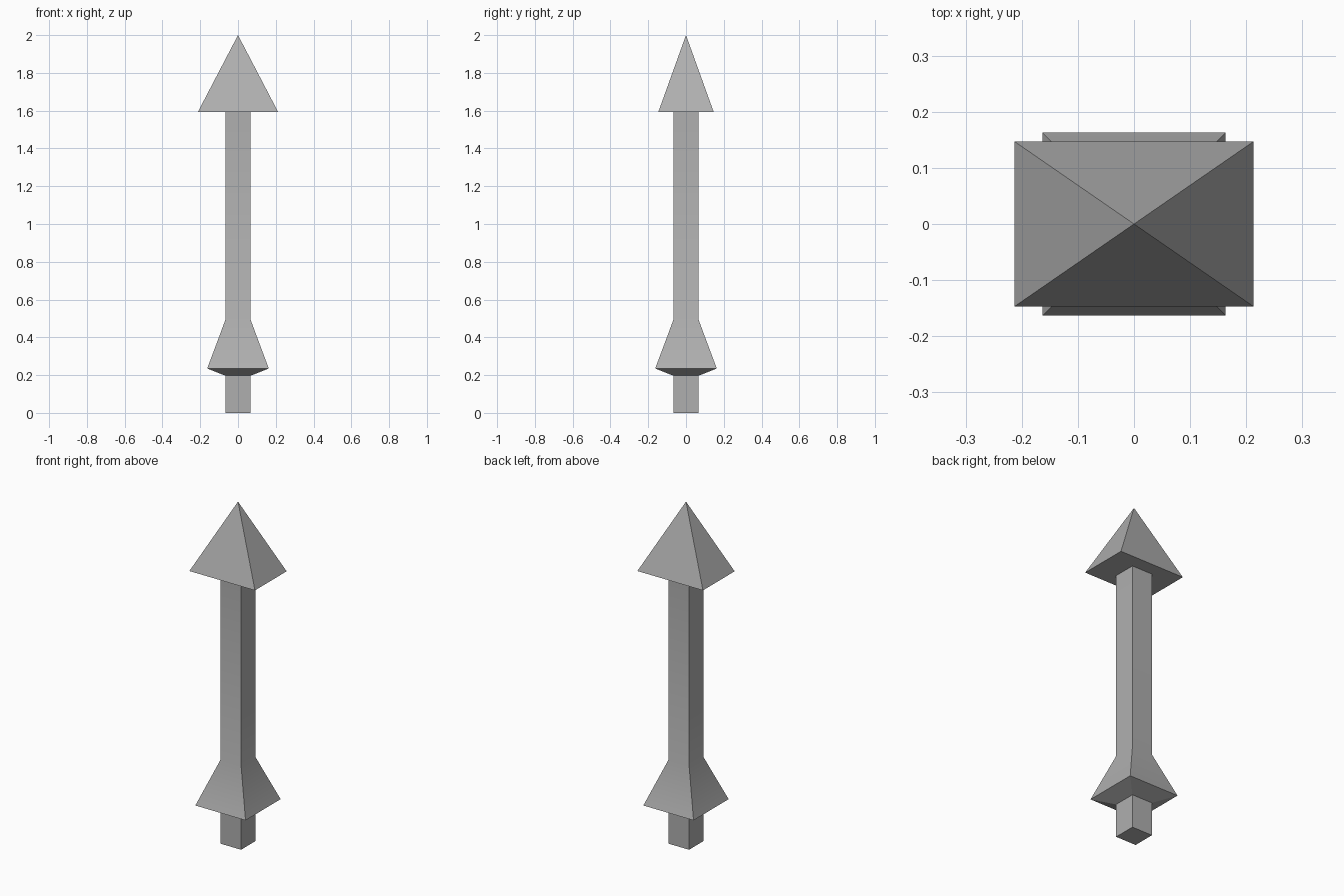
import bpy
import bmesh
from math import radians

if "Cube" in bpy.data.objects:
    bpy.data.objects.remove(bpy.data.objects["Cube"])

grey = bpy.data.materials.new("dark_grey")
grey.diffuse_color = (0.43, 0.43, 0.43, 1)
grey.use_nodes = True
grey.node_tree.nodes["Principled BSDF"].inputs["Base Color"].default_value = grey.diffuse_color


def loft(name, sections, tip=None):
    """Stack rectangular sections (half_x, half_y, z), optionally ending in a point."""
    bm = bmesh.new()
    rings = [[bm.verts.new((sx * hx, sy * hy, z))
              for sx, sy in ((-1, -1), (1, -1), (1, 1), (-1, 1))]
             for hx, hy, z in sections]
    bm.faces.new(rings[0][::-1])
    for low, high in zip(rings, rings[1:]):
        for i in range(4):
            j = (i + 1) % 4
            bm.faces.new((low[i], low[j], high[j], high[i]))
    last = rings[-1]
    if tip is None:
        bm.faces.new(last)
    else:
        point = bm.verts.new((0, 0, tip))
        for i in range(4):
            bm.faces.new((last[i], last[(i + 1) % 4], point))
    bmesh.ops.recalc_face_normals(bm, faces=bm.faces)
    mesh = bpy.data.meshes.new(name)
    bm.to_mesh(mesh)
    bm.free()
    mesh.materials.append(grey)
    obj = bpy.data.objects.new(name, mesh)
    bpy.context.collection.objects.link(obj)
    # Soften only the shallow bends of the collar
    bpy.ops.object.select_all(action='DESELECT')
    obj.select_set(True)
    bpy.context.view_layer.objects.active = obj
    bpy.ops.object.shade_smooth_by_angle(angle=radians(30))
    return obj


SHAFT, FLARE = 0.067, 0.163

# Square shaft with the flared collar near its foot
loft("shaft", [(SHAFT, SHAFT, 0), (SHAFT, SHAFT, 0.197), (FLARE, FLARE, 0.235),
               (SHAFT, SHAFT, 0.492), (SHAFT, SHAFT, 1.592)])

# Pyramid head, wider in x than in y
loft("pointed_head", [(0.213, 0.147, 1.592)], tip=2.0)
